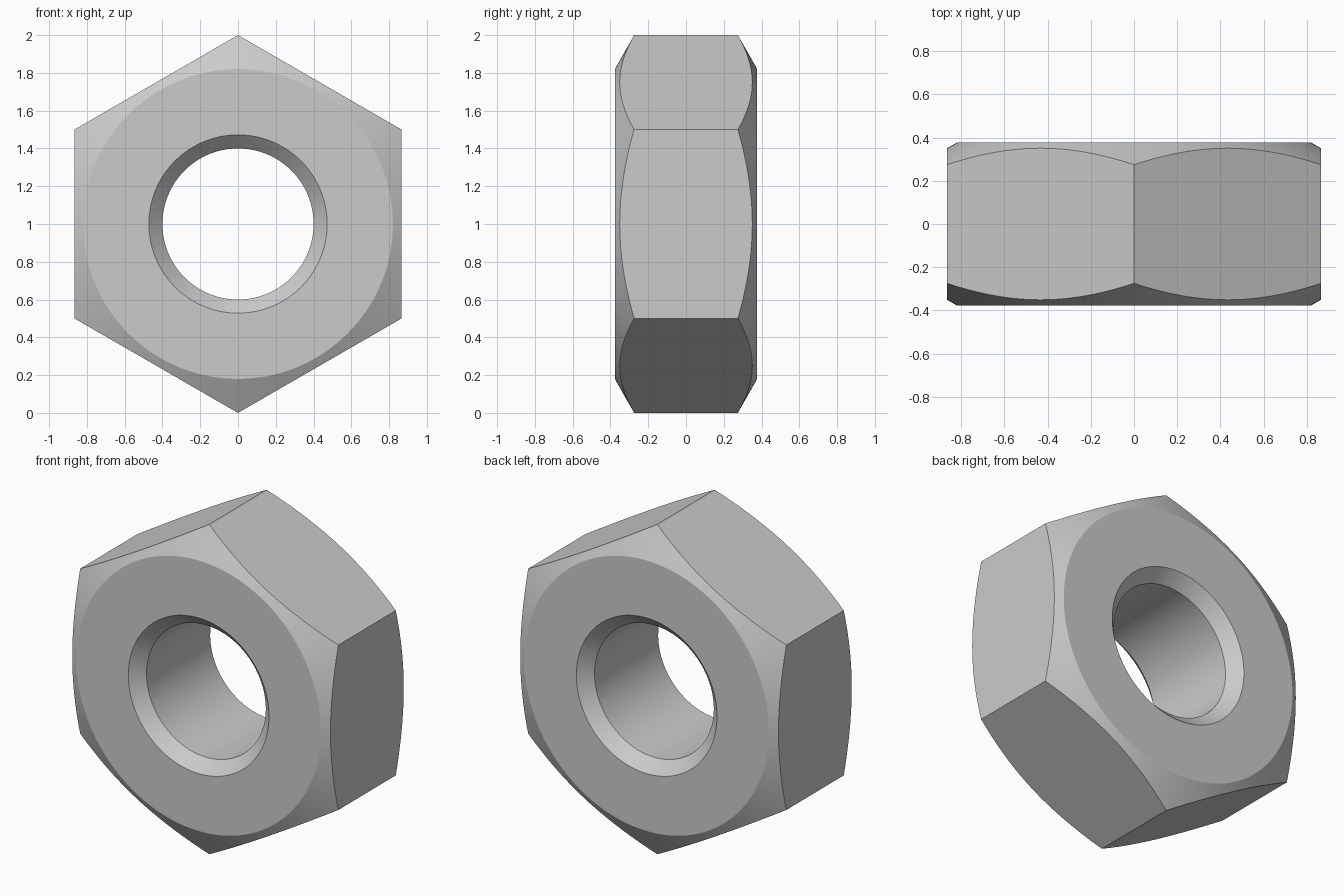
import bpy, bmesh
from math import pi, sin, cos, tan, radians

if "Cube" in bpy.data.objects:
    bpy.data.objects.remove(bpy.data.objects["Cube"])

SEGMENTS = 192            # multiple of 12, so every hexagon corner gets a vertex
HALF = 0.377              # half thickness along y
BORE, BORE_RIM = 0.40, 0.472
FACE_RADIUS = 0.82        # round flat face before the outer chamfer
APOTHEM = cos(pi / 6)     # hexagon with corner radius 1


def hex_radius(a):
    """Distance from axis to hexagon outline; corners point up and down."""
    return APOTHEM / cos((a + pi / 6) % (pi / 3) - pi / 6)


def section(a):
    """Closed cross-section (radius, y) of the nut at angle a."""
    r = hex_radius(a)
    shoulder = HALF - (r - FACE_RADIUS) * tan(radians(29.6))
    half = [(BORE, HALF - (BORE_RIM - BORE)), (BORE_RIM, HALF),
            (FACE_RADIUS, HALF), (r, shoulder)]
    return [(q, -y) for q, y in half] + half[::-1]


# Hex nut: sweep the section around the y axis
bm = bmesh.new()
rings = []
for i in range(SEGMENTS):
    a = 2 * pi * i / SEGMENTS
    rings.append([bm.verts.new((r * cos(a), y, 1 + r * sin(a)))
                  for r, y in section(a)])
for i, ring in enumerate(rings):
    nxt = rings[(i + 1) % SEGMENTS]
    for j in range(len(ring)):
        k = (j + 1) % len(ring)
        bm.faces.new((ring[j], ring[k], nxt[k], nxt[j]))
bmesh.ops.recalc_face_normals(bm, faces=bm.faces)

mesh = bpy.data.meshes.new("hex_nut")
bm.to_mesh(mesh)
bm.free()
nut = bpy.data.objects.new("hex_nut", mesh)
bpy.context.collection.objects.link(nut)

# Smooth round surfaces, crisp edges
bpy.context.view_layer.objects.active = nut
nut.select_set(True)
bpy.ops.object.shade_smooth_by_angle(angle=radians(20))
